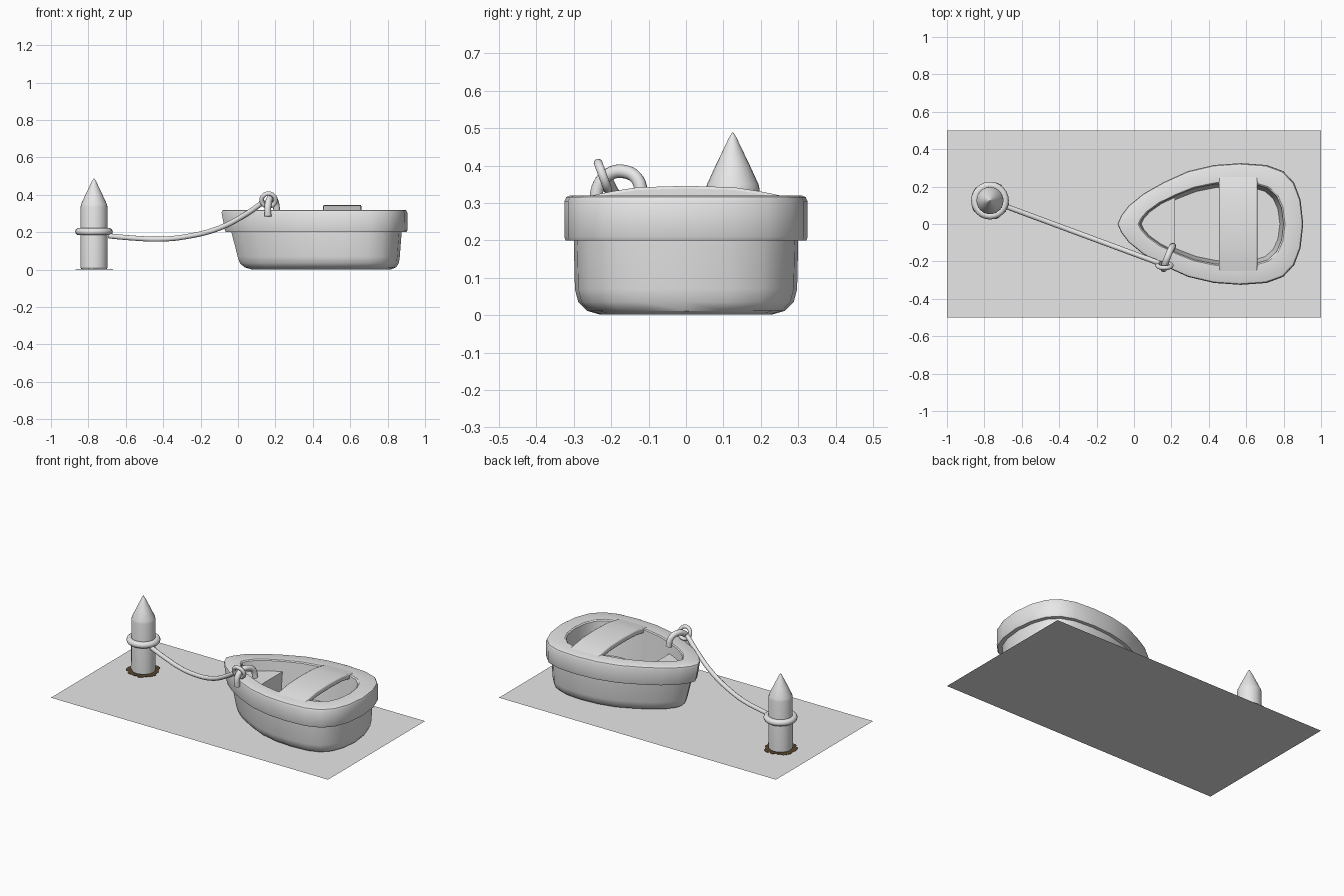
import bpy, bmesh, math, random
from mathutils import Vector

if "Cube" in bpy.data.objects:
    bpy.data.objects.remove(bpy.data.objects["Cube"], do_unlink=True)
random.seed(4)


def material(name, rgb):
    m = bpy.data.materials.new(name)
    m.use_nodes = True
    m.diffuse_color = (*rgb, 1)
    m.node_tree.nodes["Principled BSDF"].inputs["Base Color"].default_value = (*rgb, 1)
    return m


GREY = material("light grey", (0.8, 0.8, 0.8))
BROWN = material("dark brown", (0.1, 0.06, 0.025))


def finish(obj, name, mat=GREY, angle=35):
    obj.name = name
    obj.data.materials.clear()
    obj.data.materials.append(mat)
    bpy.ops.object.select_all(action="DESELECT")
    obj.select_set(True)
    bpy.context.view_layer.objects.active = obj
    bpy.ops.object.shade_smooth_by_angle(angle=math.radians(angle))
    return obj


def loft(name, rings, mat=GREY, angle=35):
    """Skin a stack of equal-sized rings and cap both ends."""
    bm = bmesh.new()
    rows = [[bm.verts.new(p) for p in ring] for ring in rings]
    for a, b in zip(rows, rows[1:]):
        for i in range(len(a)):
            j = (i + 1) % len(a)
            bm.faces.new((a[i], a[j], b[j], b[i]))
    bm.faces.new(rows[0])
    bm.faces.new(rows[-1])
    bmesh.ops.recalc_face_normals(bm, faces=bm.faces)
    mesh = bpy.data.meshes.new(name)
    bm.to_mesh(mesh)
    bm.free()
    obj = bpy.data.objects.new(name, mesh)
    bpy.context.collection.objects.link(obj)
    return finish(obj, name, mat, angle)


def circle(x, y, z, r, n=24):
    return [(x + r * math.cos(math.tau * i / n), y + r * math.sin(math.tau * i / n), z)
            for i in range(n)]


def tube(name, points, radius):
    curve = bpy.data.curves.new(name, "CURVE")
    curve.dimensions = "3D"
    curve.bevel_depth = radius
    curve.bevel_resolution = 3
    curve.resolution_u = 5
    curve.use_fill_caps = True
    spline = curve.splines.new("BEZIER")
    spline.bezier_points.add(len(points) - 1)
    for bp, p in zip(spline.bezier_points, points):
        bp.co = p
        bp.handle_left_type = bp.handle_right_type = "AUTO"
    obj = bpy.data.objects.new(name, curve)
    bpy.context.collection.objects.link(obj)
    bpy.ops.object.select_all(action="DESELECT")
    obj.select_set(True)
    bpy.context.view_layer.objects.active = obj
    bpy.ops.object.convert(target="MESH")
    return finish(bpy.context.view_layer.objects.active, name, angle=50)


def torus(name, loc, major, minor, rot=(0, 0, 0)):
    bpy.ops.mesh.primitive_torus_add(location=loc, rotation=rot, major_radius=major,
                                     minor_radius=minor, major_segments=24, minor_segments=10)
    return finish(bpy.context.object, name, angle=60)


# Ground sheet
bpy.ops.mesh.primitive_plane_add(size=2)
ground = bpy.context.object
ground.scale = (1, 0.5, 1)
finish(ground, "water_plane")

# Boat outline: fraction along the length, fraction of the half width
HALF = [(0, 0), (.02, .14), (.06, .3), (.14, .5), (.25, .69), (.38, .87), (.52, .97),
        (.66, 1), (.8, .97), (.89, .87), (.95, .68), (.985, .4), (1, 0)]


def outline(z, x0, x1, w, half=HALF):
    side = [(x0 + (x1 - x0) * t, w * v) for t, v in half]
    mirrored = [(x, -y) for x, y in reversed(side) if abs(y) > 1e-6]
    return [(x, y, z) for x, y in side + mirrored]


# Hull, overhanging rim and hollow interior as one skin
loft("boat_hull", [outline(*r) for r in (
    (.002, .07, .82, .23), (.012, .035, .845, .265), (.035, .01, .86, .288),
    (.07, -.002, .865, .297), (.2, -.035, .875, .3),
    (.2, -.065, .9, .322), (.21, -.07, .905, .325), (.305, -.088, .905, .325),
    (.316, -.085, .9, .32), (.32, -.075, .892, .31),
    (.32, .022, .808, .227), (.314, .03, .8, .22),
    (.1, .06, .78, .2))])

# Small deck inside the bow
bow = [p for p in HALF if p[0] <= .25]
loft("bow_deck", [outline(z, .025, .805, .222, bow) for z in (.1, .25)])

# Gently arched bench across the boat
arch = [(-.262, .318), (-.2, .331), (-.13, .342), (0, .346), (.13, .342), (.2, .331), (.262, .318)]
section = arch + [(y, z - .035) for y, z in reversed(arch)]
seat = loft("seat", [[(x, y, z) for y, z in section] for x in (.455, .66)])
bevel = seat.modifiers.new("soft_edges", "BEVEL")
bevel.width = .007
bevel.segments = 2
bevel.limit_method = "ANGLE"

# Mooring post with pointed top
PX, PY = -.77, .125
loft("mooring_post", [circle(PX, PY, z, r) for z, r in (
    (.004, .068), (.012, .073), (.335, .072), (.35, .069), (.4, .046), (.475, .01), (.488, .002))], angle=25)

# Ragged patch around the foot of the post
patch = circle(PX, PY, .002, 1, 40)
ragged = []
for x, y, z in patch:
    r = random.uniform(.088, .106)
    ragged.append((PX + (x - PX) * r, PY + (y - PY) * r, z))
loft("post_foot_patch", [ragged, [(x, y, .004) for x, y, z in ragged]], BROWN)

# Rope loops and slack line
torus("post_rope_loop", (PX, PY, .203), .081, .02)
torus("boat_rope_ring", (.163, -.222, .372), .037, .012, (math.radians(110), 0, 0))
line = [(-.69, .18), (-.55, .168), (-.42, .163), (-.28, .176), (-.1, .222), (.04, .295), (.14, .365)]
tube("mooring_rope", [(x, .096 - (x + .69) * .37, z) for x, z in line], .014)

# Handle arching over the rim
tube("rim_handle", [(.16, -.238, .285), (.16, -.236, .34), (.168, -.207, .376), (.184, -.165, .384),
                    (.2, -.13, .363), (.208, -.118, .31)], .018)
